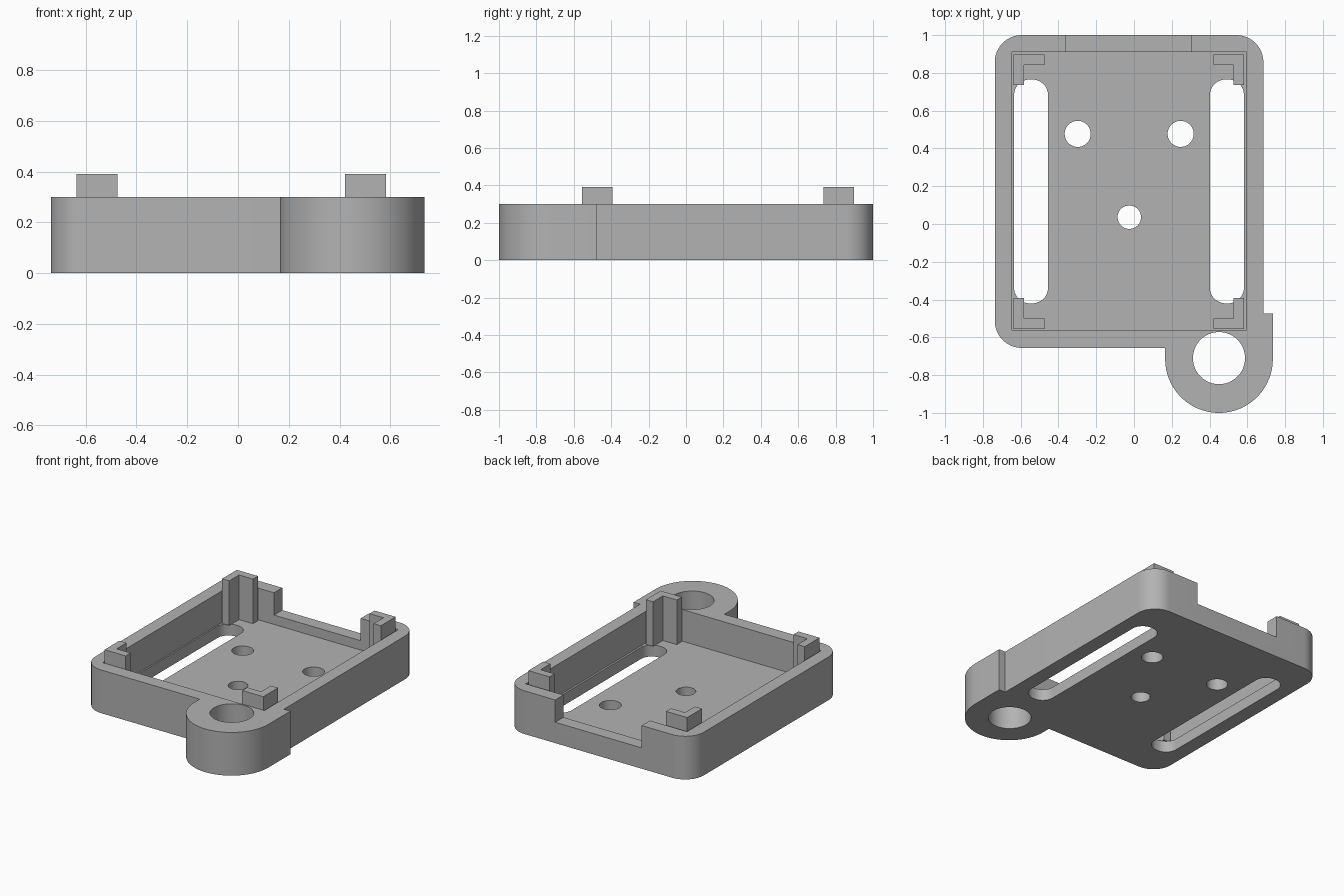
import bpy
import bmesh
from math import cos, sin, radians

cube = bpy.data.objects.get("Cube")
if cube:
    bpy.data.objects.remove(cube, do_unlink=True)

grey = bpy.data.materials.new("plain grey")
grey.use_nodes = True
grey.diffuse_color = (0.45, 0.45, 0.45, 1)
grey.node_tree.nodes["Principled BSDF"].inputs["Base Color"].default_value = grey.diffuse_color

FLOOR, RIM, PEG_TOP = 0.08, 0.30, 0.39
LEFT, RIGHT, FRONT, BACK = -0.737, 0.685, -0.656, 1.0


def arc(cx, cy, r, start, end, steps):
    angles = [radians(start + (end - start) * i / steps) for i in range(steps + 1)]
    return [(cx + r * cos(a), cy + r * sin(a)) for a in angles]


def circle(cx, cy, r):
    return arc(cx, cy, r, 0, 360, 64)[:-1]


def rect(x0, x1, y0, y1):
    return [(x0, y0), (x1, y0), (x1, y1), (x0, y1)]


def rounded_rect(x0, x1, y0, y1, r):
    return (arc(x0 + r, y0 + r, r, 180, 270, 16) + arc(x1 - r, y0 + r, r, 270, 360, 16)
            + arc(x1 - r, y1 - r, r, 0, 90, 16) + arc(x0 + r, y1 - r, r, 90, 180, 16))


def prism(name, outline, z0, z1):
    """Extrude a flat outline from z0 up to z1."""
    bm = bmesh.new()
    face = bm.faces.new([bm.verts.new((x, y, z0)) for x, y in outline])
    top = bmesh.ops.extrude_face_region(bm, geom=[face])["geom"]
    verts = [v for v in top if isinstance(v, bmesh.types.BMVert)]
    bmesh.ops.translate(bm, verts=verts, vec=(0, 0, z1 - z0))
    bmesh.ops.recalc_face_normals(bm, faces=bm.faces)
    mesh = bpy.data.meshes.new(name)
    bm.to_mesh(mesh)
    bm.free()
    mesh.materials.append(grey)
    obj = bpy.data.objects.new(name, mesh)
    bpy.context.collection.objects.link(obj)
    return obj


def activate(obj):
    bpy.ops.object.select_all(action="DESELECT")
    obj.select_set(True)
    bpy.context.view_layer.objects.active = obj


def cut(obj, outline, z0=-0.1, z1=0.5):
    """Subtract a prism and discard the cutter."""
    cutter = prism("cutter", outline, z0, z1)
    cutter.hide_render = True
    mod = obj.modifiers.new("cut", "BOOLEAN")
    mod.operation, mod.solver, mod.object = "DIFFERENCE", "EXACT", cutter
    activate(obj)
    bpy.ops.object.modifier_apply(modifier=mod.name)
    bpy.data.objects.remove(cutter, do_unlink=True)


# Tray with rounded corners and a round mounting ear at the front
R = 0.143
ear_x, ear_y, ear_r = 0.45, -0.715, 0.285
outline = (arc(LEFT + R, FRONT + R, R, 180, 270, 16)
           + [(ear_x - ear_r, FRONT)]
           + arc(ear_x, ear_y, ear_r, 180, 360, 48)
           + [(ear_x + ear_r, -0.475), (RIGHT, -0.475)]
           + arc(RIGHT - R, BACK - R, R, 0, 90, 16)
           + arc(LEFT + R, BACK - R, R, 90, 180, 16))
tray = prism("tray", outline, 0, RIM)

# Inner pocket and the low opening in the back wall
cut(tray, rect(-0.645, 0.595, -0.562, 0.91), FLOOR)
cut(tray, rect(-0.36, 0.305, 0.8, 1.1), 0.145)

# Long floor slots
for x in (-0.635, 0.402):
    cut(tray, rounded_rect(x, x + 0.18, -0.42, 0.765, 0.083))

# Ear hole and three floor holes
for x, y, r in ((ear_x, -0.71, 0.138), (-0.298, 0.477, 0.069),
                (0.247, 0.477, 0.069), (-0.025, 0.036, 0.062)):
    cut(tray, circle(x, y, r))

activate(tray)
bpy.ops.object.shade_smooth_by_angle(angle=radians(30))

# L-shaped corner pegs rising from the floor
LONG, THICK = 0.162, 0.055
for side, x, sx in (("right", -0.637, 1), ("left", 0.583, -1)):
    for end, y, sy in (("front", -0.555, 1), ("back", 0.897, -1)):
        shape = [(0, 0), (LONG, 0), (LONG, THICK), (THICK, THICK), (THICK, LONG), (0, LONG)]
        prism(f"{end}_{side}_peg", [(x + sx * u, y + sy * v) for u, v in shape], FLOOR, PEG_TOP)
